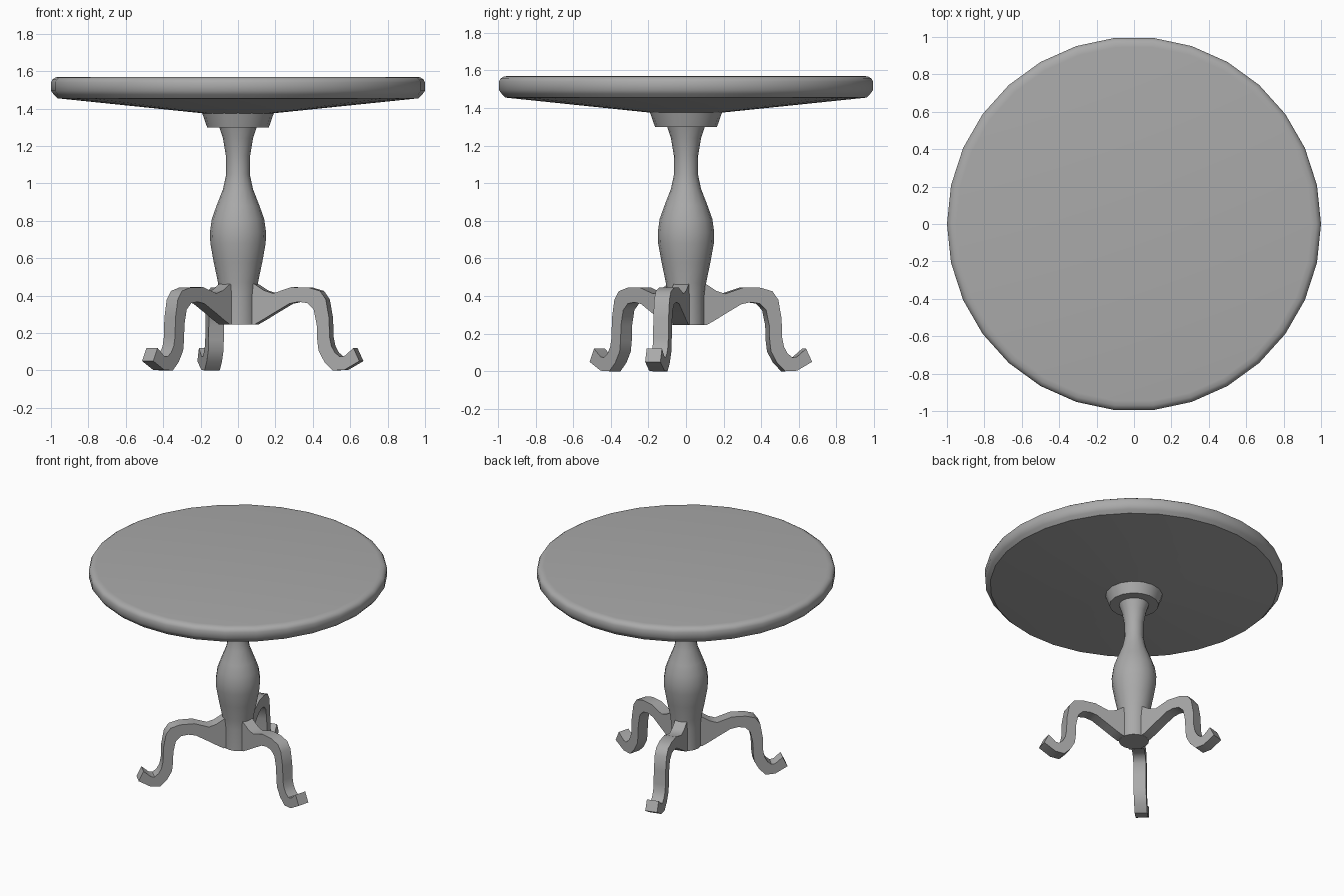
import bpy
import bmesh
from math import cos, sin, pi, radians

default_cube = bpy.data.objects.get("Cube")
if default_cube:
    bpy.data.objects.remove(default_cube, do_unlink=True)

# Single plain finish
grey = bpy.data.materials.new("plain_grey")
grey.use_nodes = True
colour = (0.4, 0.4, 0.4, 1)
grey.diffuse_color = colour
grey.node_tree.nodes["Principled BSDF"].inputs["Base Color"].default_value = colour


def finish(bm, name, smooth_angle):
    """Turn a bmesh into a named object, smooth except at sharp edges."""
    bmesh.ops.recalc_face_normals(bm, faces=bm.faces[:])
    mesh = bpy.data.meshes.new(name)
    bm.to_mesh(mesh)
    bm.free()
    mesh.materials.append(grey)
    obj = bpy.data.objects.new(name, mesh)
    bpy.context.collection.objects.link(obj)
    bpy.ops.object.select_all(action="DESELECT")
    obj.select_set(True)
    bpy.context.view_layer.objects.active = obj
    bpy.ops.object.shade_smooth_by_angle(angle=radians(smooth_angle))
    return obj


def bridge(bm, rings):
    """Join successive closed rings of vertices and cap both ends."""
    for lower, upper in zip(rings, rings[1:]):
        count = len(lower)
        for i in range(count):
            j = (i + 1) % count
            bm.faces.new((lower[i], lower[j], upper[j], upper[i]))
    bm.faces.new(rings[0])
    bm.faces.new(rings[-1])


def lathe(name, profile, sides):
    """Spin a (radius, height) profile around the z axis."""
    bm = bmesh.new()
    turns = [2 * pi * i / sides for i in range(sides)]
    rings = [[bm.verts.new((r * cos(a), r * sin(a), z)) for a in turns]
             for r, z in profile]
    bridge(bm, rings)
    return finish(bm, name, 38)


# Round top with a softened rim and a shallow conical underside
lathe("table_top", [
    (.19, 1.375), (.965, 1.455), (.985, 1.475), (1, 1.495),
    (1, 1.54), (.992, 1.556), (.975, 1.567), (.95, 1.57)], 30)

# Flared collar under the top
lathe("collar", [(.165, 1.3), (.193, 1.38)], 16)

# Turned column
lathe("column", [
    (.1, .245), (.1, .4), (.107, .47), (.13, .58), (.148, .68), (.15, .74),
    (.14, .81), (.115, .88), (.08, .97), (.063, 1.05), (.065, 1.15),
    (.08, 1.24), (.103, 1.31)], 16)

# Curved leg: matching points along its upper and lower edges
upper_edge = [
    (.05, .48), (.105, .46), (.155, .428), (.205, .412), (.305, .445),
    (.4, .444), (.465, .425), (.497, .38), (.515, .28), (.518, .18),
    (.528, .13), (.548, .095), (.575, .073), (.6, .077), (.65, .12)]
lower_edge = [
    (.05, .245), (.105, .247), (.155, .275), (.205, .305), (.295, .357),
    (.345, .367), (.395, .36), (.43, .325), (.447, .245), (.45, .16),
    (.457, .105), (.49, .045), (.535, 0), (.6, .003), (.683, .05)]
half_width = .042


def leg(name, heading):
    bm = bmesh.new()
    c, s = cos(radians(heading)), sin(radians(heading))

    def corner(point, side):
        r, z = point
        offset = side * half_width
        return bm.verts.new((r * c - offset * s, r * s + offset * c, z))

    rings = [[corner(top, -1), corner(top, 1), corner(low, 1), corner(low, -1)]
             for top, low in zip(upper_edge, lower_edge)]
    bridge(bm, rings)
    return finish(bm, name, 45)


# Three legs, evenly spread
for name, heading in (("left_leg", -15), ("back_leg", 105), ("right_leg", 225)):
    leg(name, heading)
